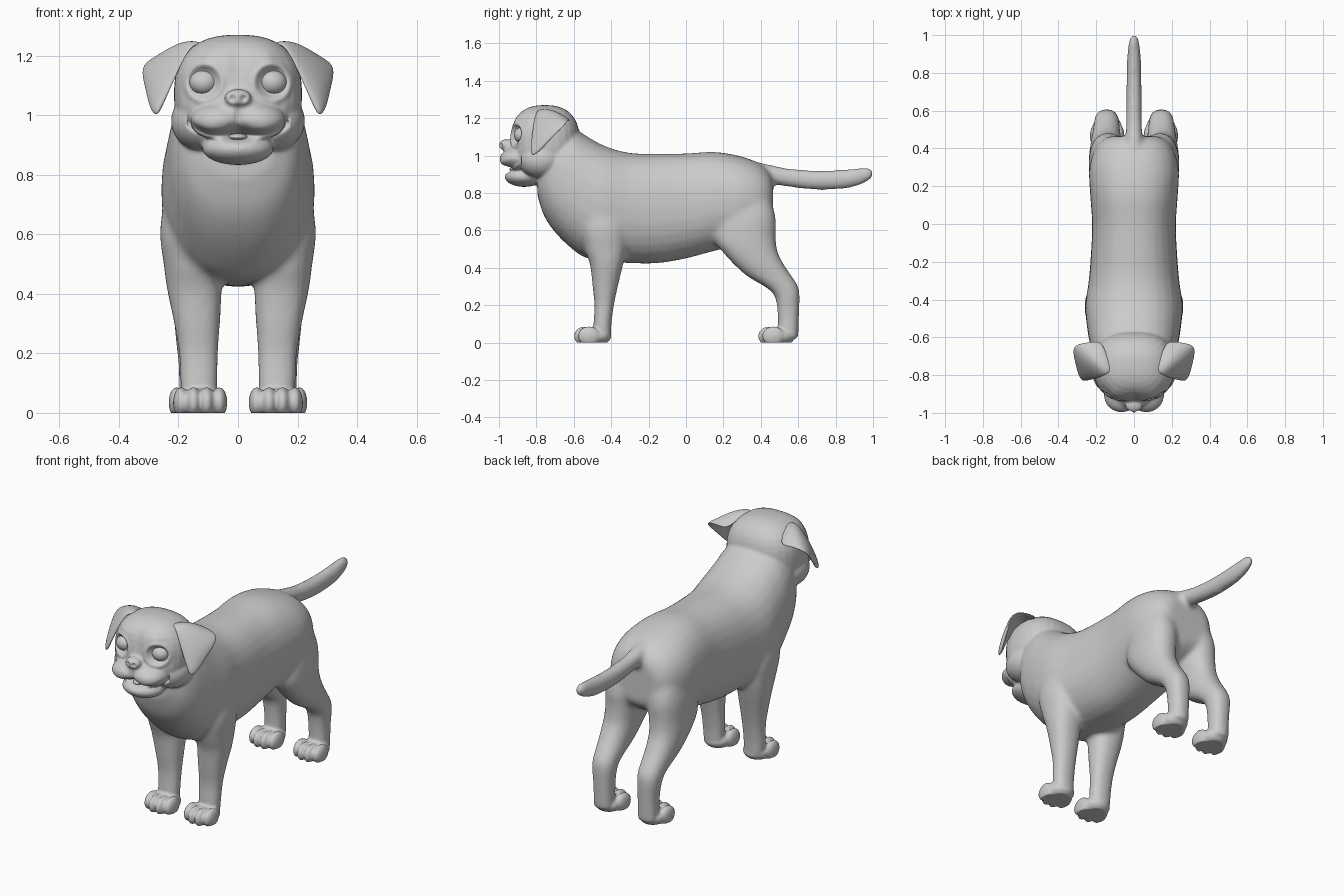
import bpy, bmesh, math
from mathutils import Vector

if "Cube" in bpy.data.objects:
    bpy.data.objects.remove(bpy.data.objects["Cube"])

grey = bpy.data.materials.new("grey")
grey.diffuse_color = (0.6, 0.6, 0.6, 1)
grey.use_nodes = True
grey.node_tree.nodes["Principled BSDF"].inputs["Base Color"].default_value = grey.diffuse_color


def make_object(name, bm, smooth=True):
    mesh = bpy.data.meshes.new(name)
    bm.normal_update()
    bm.to_mesh(mesh)
    bm.free()
    mesh.materials.append(grey)
    if smooth:
        mesh.shade_smooth()
    ob = bpy.data.objects.new(name, mesh)
    bpy.context.scene.collection.objects.link(ob)
    return ob


def spline(rows, steps=5):
    """Catmull-Rom rows between the given section rows."""
    out = []
    for i in range(len(rows) - 1):
        a, b = rows[max(i - 1, 0)], rows[i]
        c, d = rows[i + 1], rows[min(i + 2, len(rows) - 1)]
        for k in range(steps):
            t = k / steps
            out.append([0.5 * (2 * q + (r - p) * t + (2 * p - 5 * q + 4 * r - s) * t * t
                               + (3 * q - 3 * r + s - p) * t ** 3)
                        for p, q, r, s in zip(a, b, c, d)])
    return out + [list(rows[-1])]


def loft(bm, axis, rows, side=1, power=2.3, n=28):
    """Skin rounded sections (position, u0, u1, v0, v1) along z or y."""
    rings = []
    for t, u0, u1, v0, v1 in spline(rows):
        ring = []
        for j in range(n):
            a = 2 * math.pi * j / n
            c, s = math.cos(a), math.sin(a)
            u = (u0 + u1) / 2 + (u1 - u0) / 2 * math.copysign(abs(c) ** (2 / power), c)
            v = (v0 + v1) / 2 + (v1 - v0) / 2 * math.copysign(abs(s) ** (2 / power), s)
            co = (u * side, v, t) if axis == 'z' else (u * side, t, v)
            ring.append(bm.verts.new(co))
        rings.append(ring)
    faces = [bm.faces.new(rings[0]), bm.faces.new(rings[-1][::-1])]
    for r, q in zip(rings, rings[1:]):
        for j in range(n):
            k = (j + 1) % n
            faces.append(bm.faces.new((r[j], q[j], q[k], r[k])))
    bmesh.ops.recalc_face_normals(bm, faces=faces)


def blob(bm, centre, radii, power=2.0):
    """Ellipsoid, boxier with a higher power."""
    made = bmesh.ops.create_uvsphere(bm, u_segments=32, v_segments=20, radius=1)
    for v in made['verts']:
        k = sum(abs(c) ** power for c in v.co) ** (-1 / power)
        v.co = Vector([m + c * k * r for m, c, r in zip(centre, v.co, radii)])


def fuse(ob, voxel, iterations):
    """Merge overlapping shells into one skin and soften it."""
    m = ob.modifiers.new("merge", 'REMESH')
    m.mode = 'VOXEL'
    m.voxel_size = voxel
    s = ob.modifiers.new("soften", 'SMOOTH')
    s.factor = 0.5
    s.iterations = iterations
    bpy.context.view_layer.update()
    dg = bpy.context.evaluated_depsgraph_get()
    mesh = bpy.data.meshes.new_from_object(ob.evaluated_get(dg))
    bpy.data.objects.remove(ob)
    return mesh


# Torso and neck, sections from rump to throat
bm = bmesh.new()
torso = [(0.465, 0.13, 0.64, 0.87), (0.44, 0.175, 0.60, 0.92), (0.38, 0.215, 0.56, 0.965),
         (0.28, 0.238, 0.52, 1.0), (0.15, 0.232, 0.49, 1.02), (0.0, 0.222, 0.45, 1.012),
         (-0.15, 0.228, 0.425, 1.01), (-0.3, 0.24, 0.425, 1.015), (-0.43, 0.258, 0.435, 1.05),
         (-0.54, 0.25, 0.455, 1.11), (-0.62, 0.237, 0.51, 1.165), (-0.70, 0.218, 0.59, 1.17),
         (-0.76, 0.18, 0.68, 1.1), (-0.795, 0.12, 0.79, 1.0)]
loft(bm, 'y', [(y, -w, w, z0, z1) for y, w, z0, z1 in torso])

# Tail
tail = [(0.36, 0.045, 0.89, 0.97), (0.45, 0.046, 0.853, 0.952), (0.55, 0.042, 0.832, 0.932),
        (0.7, 0.041, 0.816, 0.922), (0.85, 0.038, 0.822, 0.927), (0.93, 0.033, 0.842, 0.936),
        (0.98, 0.024, 0.866, 0.935), (1.004, 0.012, 0.887, 0.92)]
loft(bm, 'y', [(y, -w, w, z0, z1) for y, w, z0, z1 in tail], power=2)

# Legs
front_leg = [(0.78, 0.10, 0.235, -0.53, -0.36), (0.62, 0.07, 0.262, -0.56, -0.32),
             (0.5, 0.06, 0.25, -0.54, -0.32), (0.41, 0.055, 0.238, -0.512, -0.338),
             (0.3, 0.06, 0.215, -0.50, -0.364), (0.2, 0.066, 0.199, -0.49, -0.385),
             (0.1, 0.068, 0.194, -0.495, -0.398), (0.02, 0.07, 0.19, -0.5, -0.4)]
hind_leg = [(0.82, 0.06, 0.20, 0.24, 0.43), (0.68, 0.035, 0.235, 0.17, 0.478),
            (0.56, 0.04, 0.24, 0.15, 0.48), (0.48, 0.055, 0.238, 0.20, 0.492),
            (0.40, 0.065, 0.23, 0.275, 0.535), (0.35, 0.07, 0.222, 0.335, 0.57),
            (0.3, 0.075, 0.215, 0.42, 0.60), (0.25, 0.08, 0.21, 0.473, 0.608),
            (0.15, 0.085, 0.2, 0.49, 0.605), (0.02, 0.085, 0.2, 0.49, 0.60)]
for side in (1, -1):
    loft(bm, 'z', front_leg, side)
    loft(bm, 'z', hind_leg, side)
trunk = fuse(make_object("trunk", bm), 0.012, 12)

# Head: skull, muzzle, jaw and nose
bm = bmesh.new()
bm.from_mesh(trunk)
bpy.data.meshes.remove(trunk)
blob(bm, (0, -0.755, 1.07), (0.215, 0.187, 0.2), 2.5)
blob(bm, (0, -0.88, 1.0), (0.13, 0.10, 0.085))
blob(bm, (0, -0.865, 0.888), (0.12, 0.105, 0.055))
blob(bm, (0, -0.966, 1.058), (0.046, 0.038, 0.03))
for side in (1, -1):
    blob(bm, (side * 0.065, -0.905, 0.98), (0.095, 0.092, 0.062))
    blob(bm, (side * 0.12, -0.77, 0.98), (0.105, 0.13, 0.1))
    # Paws, each with four toes
    for x0, dy in ((0.127, 0), (0.142, 0.985)):
        blob(bm, (side * x0, -0.48 + dy, 0.035), (0.078, 0.08, 0.05))
        for dx, back in ((-0.064, 0.022), (-0.022, 0), (0.022, 0), (0.064, 0.022)):
            blob(bm, (side * (x0 + dx), -0.54 + dy + back, 0.035), (0.027, 0.06, 0.052))
skin = fuse(make_object("skin", bm), 0.0075, 4)


def bump(dx, dz, size):
    return math.exp(-(dx * dx + dz * dz) / (size * size))


# Face sculpting: eye sockets, lids, brows, nostrils, lip line and open mouth
for v in skin.vertices:
    x, y, z = abs(v.co.x), v.co.y, v.co.z
    if y < -0.8 and z > 0.8:
        d = math.hypot(x - 0.115, z - 1.11)
        push = 0.04 * bump(d, 0, 0.055) - 0.012 * bump(d - 0.06, 0, 0.012)
        push -= 0.01 * bump(x - 0.1, z - 1.19, 0.035)
        push += 0.012 * bump(x, (z - 1.15) * 0.4, 0.03)
        if y < -0.94:
            push += 0.018 * bump(x - 0.019, z - 1.056, 0.011)
            push += 0.01 * bump(x, (z - 1.0) * 0.3, 0.008)
        if x < 0.17:
            lip = 0.935 + 5.5 * max(0, x - 0.08) ** 2
            push += 0.03 * bump(0, z - lip, 0.012)
        push += 0.04 * bump(x * 0.55, z - 0.937, 0.024)
        v.co.y += push
    v.co.z = max(v.co.z, 0)
skin.name = "body"
skin.shade_smooth()
body = bpy.data.objects.new("body", skin)
bpy.context.scene.collection.objects.link(body)

# Eyes
for side, label in ((1, "left"), (-1, "right")):
    bm = bmesh.new()
    blob(bm, (side * 0.115, -0.876, 1.11), (0.048, 0.044, 0.042))
    make_object(label + "_eye", bm)

# Tongue
bm = bmesh.new()
blob(bm, (0, -0.9, 0.927), (0.032, 0.045, 0.012))
make_object("tongue", bm)

# Folded ears: rows from the root to the hanging tip, front edge to back edge
ear = [[(0.10, -0.765, 1.225), (0.14, -0.71, 1.235), (0.165, -0.61, 1.18)],
       [(0.145, -0.80, 1.255), (0.215, -0.72, 1.25), (0.25, -0.625, 1.19)],
       [(0.195, -0.82, 1.16), (0.262, -0.75, 1.175), (0.335, -0.635, 1.175)],
       [(0.24, -0.828, 1.06), (0.277, -0.80, 1.075), (0.31, -0.72, 1.09)],
       [(0.27, -0.828, 1.0), (0.28, -0.815, 1.0), (0.29, -0.79, 1.015)]]
for side, label in ((1, "left"), (-1, "right")):
    bm = bmesh.new()
    grid = [[bm.verts.new((x * side, y, z)) for x, y, z in row] for row in ear]
    for r, q in zip(grid, grid[1:]):
        for j in range(2):
            bm.faces.new((r[j], q[j], q[j + 1], r[j + 1]))
    bmesh.ops.recalc_face_normals(bm, faces=bm.faces[:])
    ob = make_object(label + "_ear", bm)
    thick = ob.modifiers.new("thickness", 'SOLIDIFY')
    thick.thickness = 0.022
    thick.offset = 0
    sub = ob.modifiers.new("rounding", 'SUBSURF')
    sub.levels = sub.render_levels = 3
